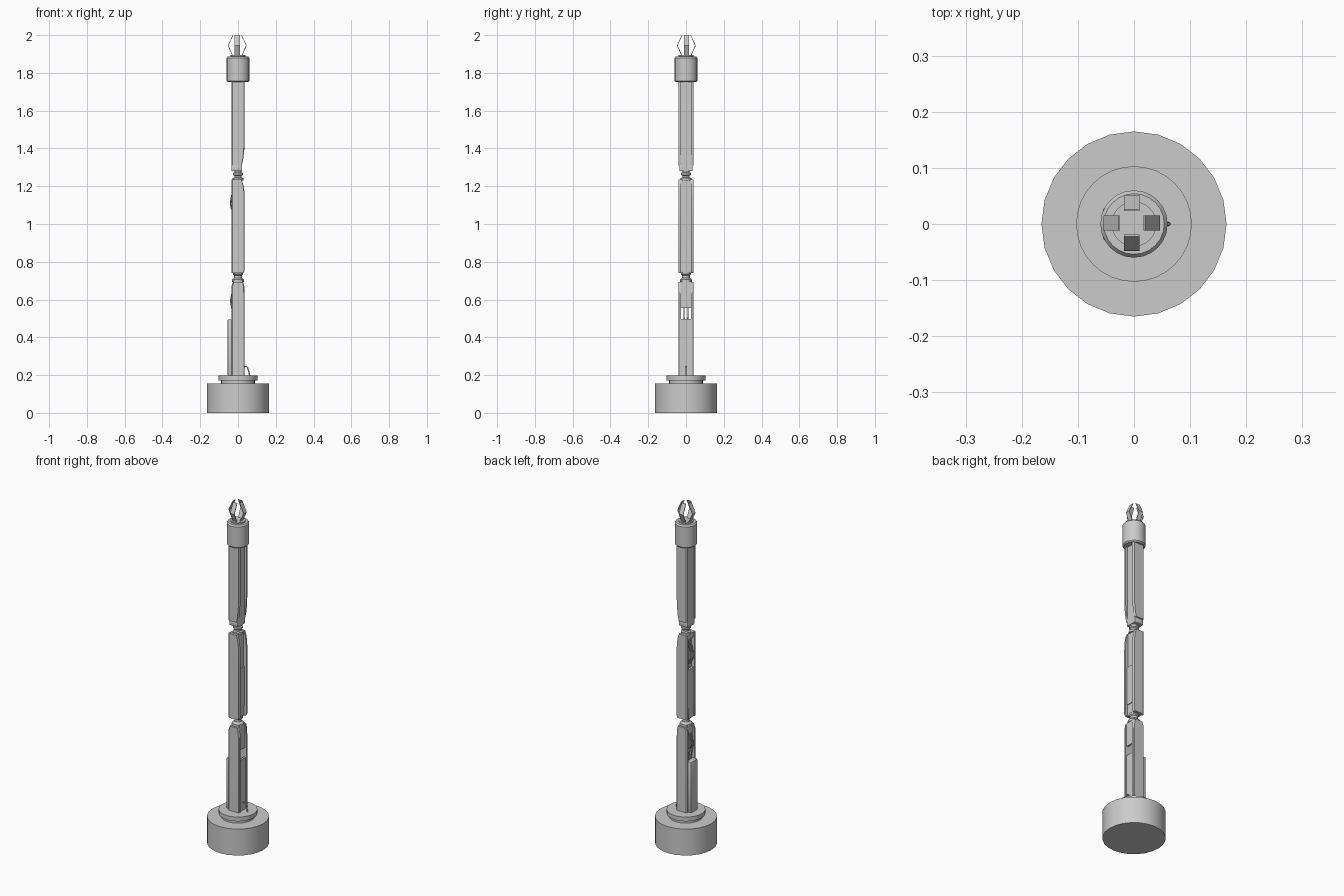
import bpy, bmesh, math
from mathutils import Matrix

if "Cube" in bpy.data.objects:
    bpy.data.objects.remove(bpy.data.objects["Cube"])


def finish(name, bm, smooth=True):
    bmesh.ops.recalc_face_normals(bm, faces=bm.faces)
    me = bpy.data.meshes.new(name)
    bm.to_mesh(me)
    bm.free()
    ob = bpy.data.objects.new(name, me)
    bpy.context.collection.objects.link(ob)
    if smooth:
        bpy.ops.object.select_all(action='DESELECT')
        ob.select_set(True)
        bpy.context.view_layer.objects.active = ob
        bpy.ops.object.shade_smooth_by_angle(angle=math.radians(35))
    return ob


def lathe(name, profile, sides=24):
    """Stack of rings (radius, z), capped at both ends."""
    bm = bmesh.new()
    rings = []
    for r, z in profile:
        rings.append([bm.verts.new((r * math.cos(2 * math.pi * i / sides),
                                    r * math.sin(2 * math.pi * i / sides), z))
                      for i in range(sides)])
    for a, b in zip(rings, rings[1:]):
        for i in range(sides):
            j = (i + 1) % sides
            bm.faces.new((a[i], a[j], b[j], b[i]))
    bm.faces.new(rings[0])
    bm.faces.new(rings[-1])
    return finish(name, bm)


def box(name, x, y, z, bevel=0.0):
    bm = bmesh.new()
    bmesh.ops.create_cube(bm, size=1)
    for v in bm.verts:
        for k, (lo, hi) in enumerate((x, y, z)):
            v.co[k] = lo if v.co[k] < 0 else hi
    if bevel:
        bmesh.ops.bevel(bm, geom=bm.edges[:], offset=bevel, segments=2,
                        profile=0.5, affect='EDGES')
    return finish(name, bm, bevel > 0)


def side_plates(name, outline):
    """Mirrored pair of shells: an x-z outline with a rounded outer rim."""
    cx = sum(p[0] for p in outline) / len(outline)
    for side, s in (("front", -1), ("back", 1)):
        bm = bmesh.new()
        loops = []
        for y, k in ((0.027, 1), (0.036, 1), (0.041, 0.86)):
            loops.append([bm.verts.new((cx + (x - cx) * k, s * y, z)) for x, z in outline])
        n = len(outline)
        for a, b in zip(loops, loops[1:]):
            for i in range(n):
                j = (i + 1) % n
                bm.faces.new((a[i], a[j], b[j], b[i]))
        bm.faces.new(loops[0])
        bm.faces.new(loops[-1])
        finish(f"{name}_{side}", bm)


def tube(name, points, radius):
    cu = bpy.data.curves.new(name, 'CURVE')
    cu.dimensions = '3D'
    cu.bevel_depth = radius
    cu.bevel_resolution = 2
    cu.resolution_u = 6
    cu.use_fill_caps = True
    sp = cu.splines.new('BEZIER')
    sp.bezier_points.add(len(points) - 1)
    for bp, p in zip(sp.bezier_points, points):
        bp.co = p
        bp.handle_left_type = bp.handle_right_type = 'AUTO'
    ob = bpy.data.objects.new(name, cu)
    bpy.context.collection.objects.link(ob)


W = (-0.027, 0.027)

# base and turntable
lathe("base", [(0.165, 0), (0.165, 0.155)])
lathe("turntable_neck", [(0.09, 0.155), (0.09, 0.175)])
lathe("turntable", [(0.103, 0.172), (0.103, 0.197)], 32)

# lower arm: shells, walls with a see-through window, rear cover
side_plates("lower_shell", [(-0.035, 0.197), (0.035, 0.197), (0.035, 0.63),
                            (0.033, 0.67), (0.027, 0.692), (-0.026, 0.692), (-0.035, 0.67)])
box("lower_front_wall", (0.018, 0.03), W, (0.197, 0.497))
box("lower_front_wall_top", (0.018, 0.027), W, (0.555, 0.692))
box("lower_rear_wall", (-0.026, -0.018), W, (0.56, 0.692))
box("lower_top_cap", (-0.024, 0.024), W, (0.675, 0.702))
box("lower_rear_cover", (-0.055, -0.02), (-0.03, 0.03), (0.197, 0.495), 0.005)

# elbow joint
lathe("elbow_joint", [(0.032, 0.692), (0.032, 0.705), (0.02, 0.715), (0.02, 0.728),
                      (0.027, 0.734), (0.027, 0.745)], 16)

# middle arm
side_plates("middle_shell", [(-0.035, 0.74), (0.028, 0.74), (0.035, 0.752), (0.035, 1.14),
                             (0.033, 1.18), (0.026, 1.215), (0.018, 1.235), (-0.035, 1.235)])
box("middle_front_wall", (0.012, 0.024), W, (0.805, 1.03))
box("middle_front_panel", (0.012, 0.018), W, (1.03, 1.235))
box("middle_lower_block", (-0.03, 0.02), W, (0.74, 0.805))
box("middle_rear_wall", (-0.033, -0.02), W, (0.805, 1.03))
box("middle_rear_recess", (-0.018, -0.01), W, (1.03, 1.235))
box("middle_top_cap", (-0.032, 0.018), W, (1.205, 1.236))

# wrist joint
lathe("wrist_joint", [(0.028, 1.23), (0.028, 1.243), (0.019, 1.247), (0.019, 1.255),
                      (0.026, 1.26), (0.026, 1.27), (0.019, 1.274), (0.019, 1.285)], 16)

# upper arm
side_plates("upper_shell", [(-0.035, 1.31), (0.02, 1.31), (0.027, 1.34), (0.033, 1.39),
                            (0.035, 1.44), (0.035, 1.757), (-0.035, 1.757)])
box("upper_core", (-0.034, 0.022), W, (1.28, 1.757))
box("upper_foot", (-0.034, 0.022), (-0.034, 0.034), (1.28, 1.312), 0.003)

# head
lathe("head", [(0.054, 1.752), (0.06, 1.758), (0.06, 1.878), (0.054, 1.886)])
lathe("head_disc", [(0.04, 1.884), (0.04, 1.894)])

# gripper: four bent fingers around a slightly offset centre
section = [(0.025, 1.888), (0.05, 1.945), (0.024, 2.0),
           (0.021, 2.0), (0.046, 1.945), (0.021, 1.888)]
for i in range(4):
    bm = bmesh.new()
    rows = [[bm.verts.new((r, w, z)) for r, z in section] for w in (-0.0135, 0.0135)]
    n = len(section)
    for k in range(n):
        m = (k + 1) % n
        bm.faces.new((rows[0][k], rows[0][m], rows[1][m], rows[1][k]))
    for row in rows:
        bm.faces.new((row[0], row[1], row[4], row[5]))
        bm.faces.new((row[1], row[2], row[3], row[4]))
    bmesh.ops.transform(bm, verts=bm.verts, matrix=Matrix.Translation((-0.004, 0.002, 0))
                        @ Matrix.Rotation(i * math.pi / 2, 4, 'Z'))
    finish(f"gripper_finger_{i + 1}", bm, False)

# cables
tube("base_cable", [(0.025, 0, 0.24), (0.045, 0, 0.245), (0.055, 0, 0.225), (0.062, 0, 0.196)], 0.0035)
for s in (-1, 1):
    tube("lower_cable", [(-0.022, s * 0.009, 0.48), (-0.03, s * 0.011, 0.54),
                         (-0.038, s * 0.009, 0.60), (-0.022, s * 0.007, 0.66)], 0.0035)
    tube("middle_cable", [(-0.015, s * 0.010, 1.05), (-0.037, s * 0.011, 1.09),
                          (-0.037, s * 0.010, 1.13), (-0.016, s * 0.008, 1.20)], 0.0035)
